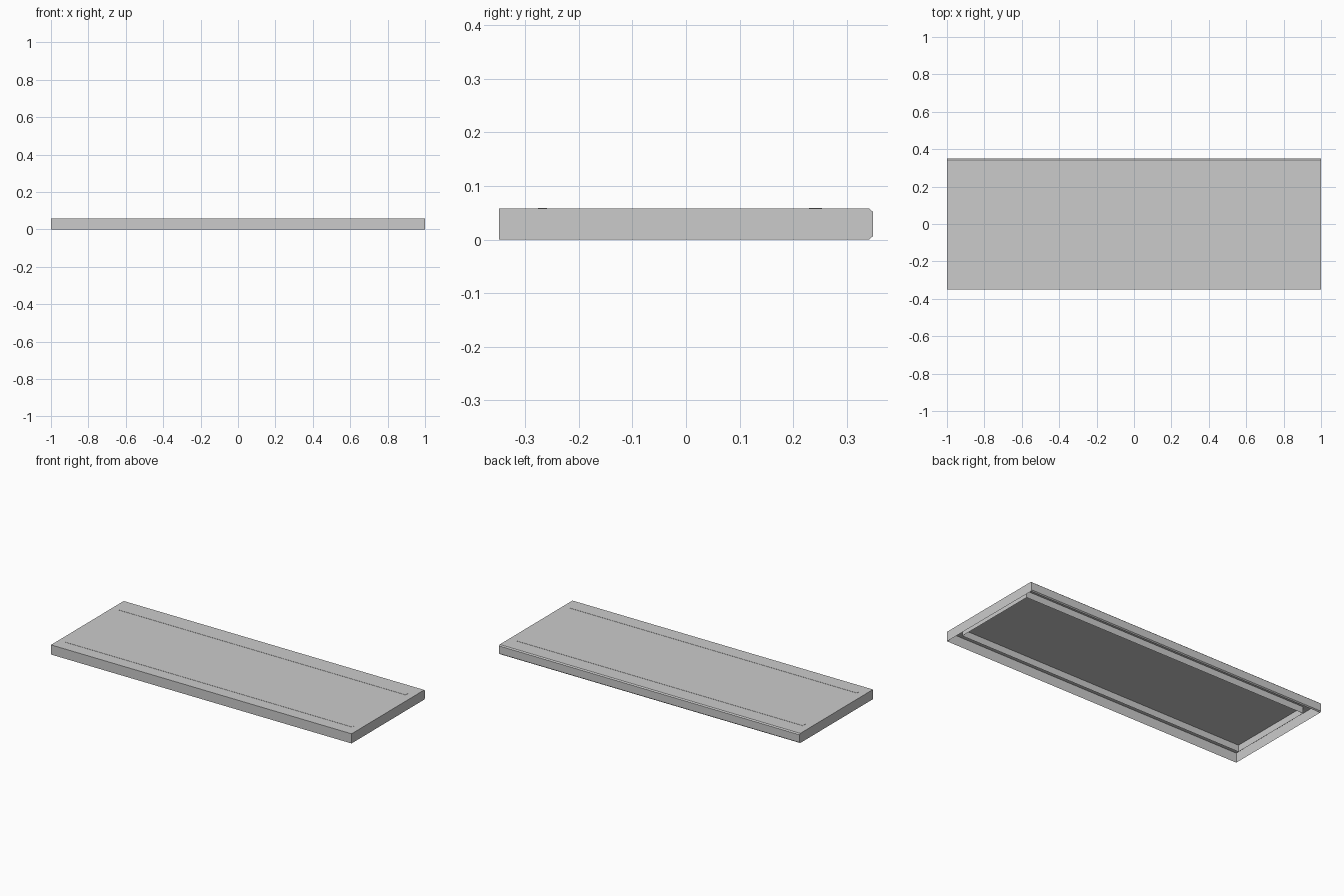
import bpy

if "Cube" in bpy.data.objects:
    bpy.data.objects.remove(bpy.data.objects["Cube"])


def make_object(name, verts, faces):
    mesh = bpy.data.meshes.new(name)
    mesh.from_pydata(verts, [], faces)
    mesh.update()
    obj = bpy.data.objects.new(name, mesh)
    bpy.context.collection.objects.link(obj)
    return obj


# Outer tray: thin skin open underneath, back edge chamfered
profile = [(-0.349, 0), (-0.349, 0.058), (0.342, 0.058),
           (0.349, 0.052), (0.349, 0.006), (0.342, 0)]
n = len(profile)
verts = [(x, y, z) for x in (-1, 1) for y, z in profile]
faces = [(i, i + n, i + n + 1, i + 1) for i in range(n - 1)]
faces += [tuple(range(n)), tuple(range(2 * n - 1, n - 1, -1))]
make_object("tray_shell", verts, faces)

# Inner rectangular skirt hanging under the top
X, FRONT, BACK = 0.955, -0.277, 0.254
corners = [(-X, FRONT), (X, FRONT), (X, BACK), (-X, BACK)]
verts = [(x, y, z) for z in (0.018, 0.058) for x, y in corners]
faces = [(i, (i + 1) % 4, (i + 1) % 4 + 4, i + 4) for i in range(4)]
make_object("inner_skirt", verts, faces)


# Slightly raised strips along the long sides of the top
def strip(name, y0, y1):
    base = [(-X, y0), (X, y0), (X, y1), (-X, y1)]
    v = [(x, y, z) for z in (0.058, 0.0592) for x, y in base]
    f = [(i, (i + 1) % 4, (i + 1) % 4 + 4, i + 4) for i in range(4)]
    make_object(name, v, f + [(4, 5, 6, 7)])


strip("front_strip", FRONT, -0.26)
strip("back_strip", 0.23, BACK)
